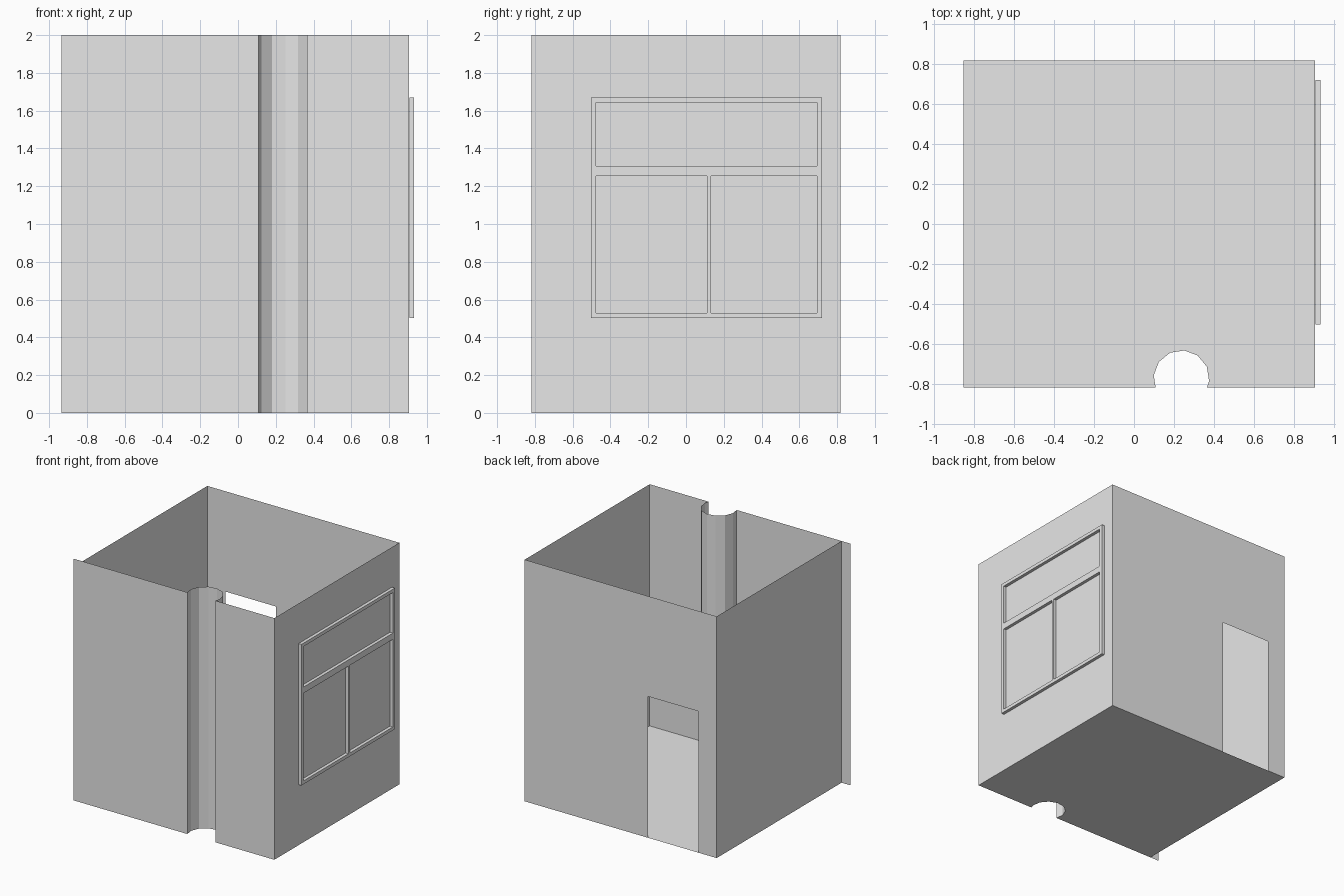
import bpy
import bmesh
from math import cos, sin, radians

if "Cube" in bpy.data.objects:
    bpy.data.objects.remove(bpy.data.objects["Cube"], do_unlink=True)

# Room dimensions
LEFT, RIGHT, DEPTH, HEIGHT = -0.853, 0.905, 0.817, 2.0
FRONT_END = -0.935

plaster = bpy.data.materials.new("plain_grey")
plaster.use_nodes = True
grey = (0.8, 0.8, 0.8, 1)
plaster.diffuse_color = grey
plaster.node_tree.nodes["Principled BSDF"].inputs["Base Color"].default_value = grey


def add_part(name, faces):
    """Make an object from faces given as lists of corner points."""
    bm = bmesh.new()
    for face in faces:
        bm.faces.new([bm.verts.new(p) for p in face])
    bmesh.ops.remove_doubles(bm, verts=bm.verts, dist=0.0005)
    mesh = bpy.data.meshes.new(name)
    bm.to_mesh(mesh)
    bm.free()
    mesh.materials.append(plaster)
    obj = bpy.data.objects.new(name, mesh)
    bpy.context.collection.objects.link(obj)
    return obj


def upright(path):
    """Full-height wall faces along a floor path."""
    return [[(*a, 0), (*b, 0), (*b, HEIGHT), (*a, HEIGHT)]
            for a, b in zip(path, path[1:])]


# Round recess in the front, a twelve-sided arc cut off by the front wall
recess = [(0.108, -DEPTH)]
recess += [(0.237 + 0.139 * cos(radians(a)), -0.77 + 0.139 * sin(radians(a)))
           for a in range(174, -7, -30)]
recess += [(0.364, -DEPTH)]

# Floor follows the recess
outline = [(LEFT, -DEPTH), *recess, (RIGHT, -DEPTH), (RIGHT, DEPTH), (LEFT, DEPTH)]
add_part("floor", [[(x, y, 0) for x, y in reversed(outline)]])

# Walls are thin sheets; the front one runs past the left corner
add_part("front_wall", upright([(FRONT_END, -DEPTH), *recess, (RIGHT, -DEPTH)]))
add_part("right_wall", upright([(RIGHT, -DEPTH), (RIGHT, DEPTH)]))
add_part("left_wall", upright([(LEFT, DEPTH), (LEFT, -DEPTH)]))

# Back wall with a doorway
d0, d1, door_top = -0.685, -0.225, 1.17
back = [(RIGHT, 0), (d1, 0), (d1, door_top), (d0, door_top), (d0, 0),
        (LEFT, 0), (LEFT, HEIGHT), (RIGHT, HEIGHT)]
add_part("back_wall", [[(x, DEPTH, z) for x, z in back]])

# Window frame: a grid of cells with three openings, thickened outwards
ys = [-0.503, -0.477, 0.112, 0.132, 0.693, 0.72]
zs = [0.502, 0.53, 1.255, 1.307, 1.642, 1.67]
cells = []
for i in range(5):
    for j in range(5):
        lower_pane = j == 1 and i in (1, 3)
        upper_pane = j == 3 and i in (1, 2, 3)
        if not (lower_pane or upper_pane):
            cells.append([(0.907, y, z) for y, z in (
                (ys[i], zs[j]), (ys[i + 1], zs[j]),
                (ys[i + 1], zs[j + 1]), (ys[i], zs[j + 1]))])
frame = add_part("window_frame", cells)
solid = frame.modifiers.new("thickness", "SOLIDIFY")
solid.thickness = 0.026
solid.offset = 1
